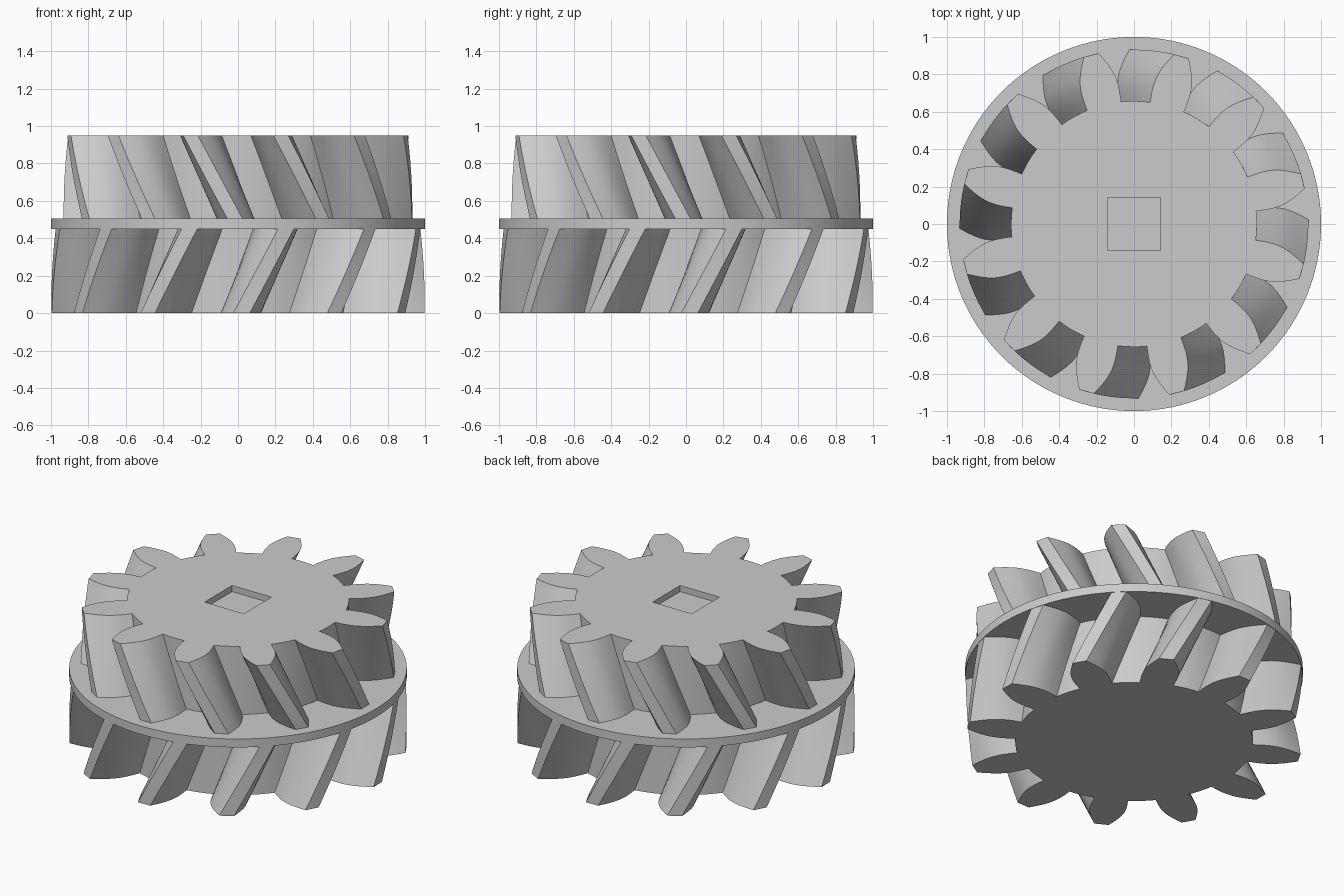
import bpy
import bmesh
from math import sin, cos, radians, pi

if "Cube" in bpy.data.objects:
    bpy.data.objects.remove(bpy.data.objects["Cube"], do_unlink=True)

TEETH = 12
# Tooth flank: radius and half-angle in degrees, from root to tip
FLANK = [(0.657, 8.2), (0.69, 8.15), (0.72, 8.0), (0.75, 7.75), (0.78, 7.3),
         (0.805, 6.8), (0.83, 6.1), (0.855, 5.3), (0.88, 4.4), (0.906, 3.45), (0.932, 2.5)]
# Angles of the extra points that round the floor of each gap
GAP_FLOOR = (11.6, 15, 18.4)

grey = bpy.data.materials.new("plain grey")
grey.use_nodes = True
colour = (0.6, 0.6, 0.6, 1)
grey.diffuse_color = colour
grey.node_tree.nodes["Principled BSDF"].inputs["Base Color"].default_value = colour


def finish(obj, angle=25):
    obj.data.materials.clear()
    obj.data.materials.append(grey)
    bpy.ops.object.select_all(action='DESELECT')
    obj.select_set(True)
    bpy.context.view_layer.objects.active = obj
    bpy.ops.object.shade_smooth_by_angle(angle=radians(angle))


def outline():
    """Closed gear outline as (radius, angle) pairs."""
    points = []
    for k in range(TEETH):
        centre = 2 * pi * k / TEETH
        points += [(r, centre - radians(a)) for r, a in FLANK]
        points += [(r, centre + radians(a)) for r, a in reversed(FLANK)]
        points += [(FLANK[0][0], centre + radians(a)) for a in GAP_FLOOR]
    return points


def helical_gear(name, scale, z0, z1, start, end, steps=12):
    """Twist the outline from the start angle to the end angle."""
    bm = bmesh.new()
    rings = []
    for s in range(steps + 1):
        t = s / steps
        turn = radians(start + (end - start) * t)
        z = z0 + (z1 - z0) * t
        rings.append([bm.verts.new((scale * r * cos(a + turn), scale * r * sin(a + turn), z))
                      for r, a in outline()])
    n = len(rings[0])
    for low, high in zip(rings, rings[1:]):
        for i in range(n):
            j = (i + 1) % n
            bm.faces.new((low[i], low[j], high[j], high[i]))
    bm.faces.new(rings[-1])
    bm.faces.new(rings[0][::-1])
    mesh = bpy.data.meshes.new(name)
    bm.to_mesh(mesh)
    bm.free()
    obj = bpy.data.objects.new(name, mesh)
    bpy.context.collection.objects.link(obj)
    return obj


# Two gears with opposite twist, the lower one larger
lower = helical_gear("lower_gear", 1.071, 0, 0.45, 1.1, 14.9)
upper = helical_gear("upper_gear", 1, 0.505, 0.95, -1.0, -15.8)

# Dividing flange between the gears
bpy.ops.mesh.primitive_cylinder_add(vertices=128, radius=1, depth=0.055, location=(0, 0, 0.4775))
flange = bpy.context.object
flange.name = "flange"

# Shallow square socket in the top
bpy.ops.mesh.primitive_cube_add(size=1, location=(0, 0, 0.96))
cutter = bpy.context.object
cutter.name = "socket_cutter"
cutter.scale = (0.284, 0.284, 0.1)
cutter.hide_render = True
bpy.context.view_layer.update()
cut = upper.modifiers.new("socket", 'BOOLEAN')
cut.object = cutter
cut.operation = 'DIFFERENCE'
bpy.context.view_layer.objects.active = upper
bpy.ops.object.modifier_apply(modifier=cut.name)
bpy.data.objects.remove(cutter, do_unlink=True)

for part in (lower, upper, flange):
    finish(part)
